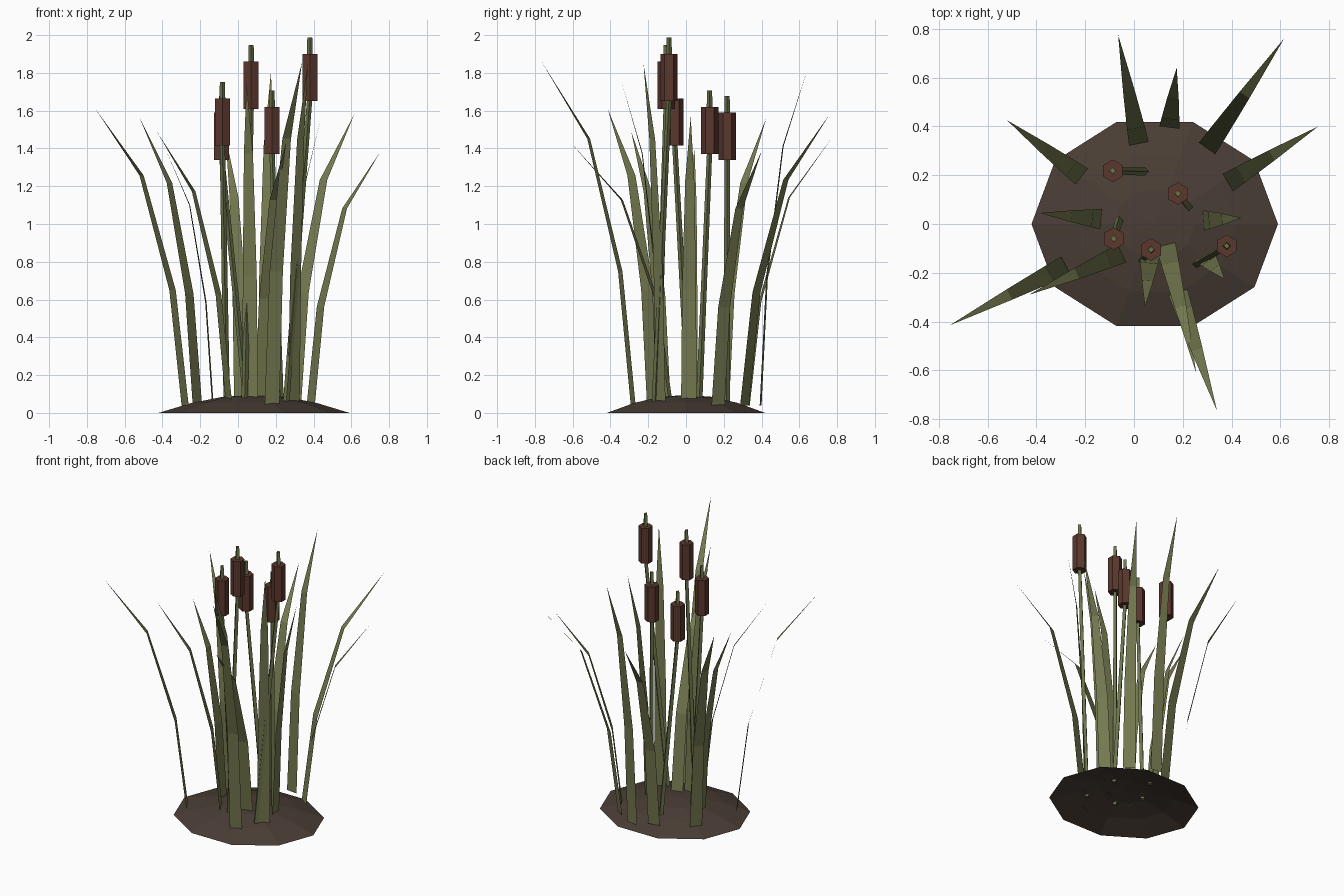
import bpy, math
from mathutils import Vector

cube = bpy.data.objects.get("Cube")
if cube:
    bpy.data.objects.remove(cube, do_unlink=True)


def material(name, rgb):
    m = bpy.data.materials.new(name)
    m.use_nodes = True
    m.diffuse_color = (*rgb, 1)
    m.node_tree.nodes["Principled BSDF"].inputs["Base Color"].default_value = (*rgb, 1)
    return m


SOIL = material("soil brown", (0.068, 0.048, 0.036))
LEAF = material("leaf green", (0.18, 0.195, 0.08))
STEM = material("stem green", (0.15, 0.175, 0.07))
HEAD = material("seed head brown", (0.105, 0.039, 0.026))


def add_mesh(name, verts, faces, mat):
    me = bpy.data.meshes.new(name)
    me.from_pydata(verts, [], faces)
    me.materials.append(mat)
    ob = bpy.data.objects.new(name, me)
    bpy.context.collection.objects.link(ob)
    return ob


def prism(name, bottom, top, r0, r1, sides, turn, mat):
    """Closed prism whose level end rings may be offset to make it lean."""
    verts = []
    for c, r in ((bottom, r0), (top, r1)):
        for i in range(sides):
            a = turn + math.tau * i / sides
            verts.append((c[0] + r * math.cos(a), c[1] + r * math.sin(a), c[2]))
    faces = [(i, (i + 1) % sides, sides + (i + 1) % sides, sides + i) for i in range(sides)]
    faces += [tuple(reversed(range(sides))), tuple(range(sides, 2 * sides))]
    return add_mesh(name, verts, faces, mat)


# Mound: open low-poly dome, ten sides
CX, RX, RY, N = 0.085, 0.505, 0.44, 10
verts, faces = [], []
for r, z in ((1, 0), (0.66, 0.052), (0.33, 0.085)):
    for i in range(N):
        a = math.tau * i / N
        verts.append((CX + RX * r * math.cos(a), RY * r * math.sin(a), z))
verts.append((CX, 0, 0.095))
for i in range(N):
    j = (i + 1) % N
    for k in (0, N):
        faces.append((k + i, k + j, k + N + j, k + N + i))
    faces.append((2 * N + i, 2 * N + j, 3 * N))
add_mesh("mound", verts, faces, SOIL)


def ground(x, y):
    return max(0.04, 0.088 - 0.1 * (((x - CX) / RX) ** 2 + (y / RY) ** 2))


# Blades: flat tapering strips that arch outward (base x, y; tip x, y, z)
blades = [
    (0.02, 0.33, -0.065, 0.775, 1.46), (0.145, 0.395, 0.175, 0.64, 1.81),
    (0.30, 0.31, 0.615, 0.76, 1.58), (0.385, 0.17, 0.755, 0.40, 1.385),
    (-0.215, 0.195, -0.52, 0.425, 1.56), (-0.135, 0.02, -0.385, 0.045, 1.40),
    (-0.05, -0.12, -0.43, -0.29, 1.49), (-0.28, -0.17, -0.755, -0.415, 1.61),
    (0.065, -0.13, 0.045, -0.34, 1.75), (0.18, -0.28, 0.34, -0.765, 1.86),
    (0.13, -0.085, 0.255, -0.61, 1.43), (0.295, -0.135, 0.37, -0.225, 1.85),
    (0.285, 0.015, 0.44, 0.025, 1.57)]
for n, (bx, by, tx, ty, tz) in enumerate(blades, 1):
    base = Vector((bx, by, ground(bx, by)))
    reach = Vector((tx - bx, ty - by, 0))
    side = Vector((-reach.y, reach.x, 0)).normalized()
    verts = []
    for out, up, half in ((0, 0, 0.041), (0.14, 0.388, 0.037), (0.485, 0.775, 0.024)):
        p = base + reach * out + Vector((0, 0, (tz - base.z) * up))
        verts += [p - side * half, p + side * half]
    verts.append(Vector((tx, ty, tz)))
    add_mesh(f"blade_{n}", verts, [(0, 1, 3, 2), (2, 3, 5, 4), (4, 5, 6)], LEAF)

# Cattails: leaning square stem, upright six-sided head, short tip spike
cattails = [
    (0.035, -0.15, 0.07, -0.105, 1.61), (0.255, -0.165, 0.38, -0.09, 1.65),
    (-0.06, 0.015, -0.083, -0.06, 1.415), (0.225, 0.07, 0.18, 0.125, 1.37),
    (0.045, 0.215, -0.087, 0.218, 1.34)]
for n, (bx, by, hx, hy, z) in enumerate(cattails, 1):
    prism(f"stem_{n}", (bx, by, ground(bx, by) - 0.01), (hx, hy, z + 0.02),
          0.017, 0.014, 4, 0, STEM)
    prism(f"seed_head_{n}", (hx, hy, z), (hx, hy, z + 0.25), 0.046, 0.046, 6, math.pi / 6, HEAD)
    prism(f"tip_spike_{n}", (hx, hy, z + 0.24), (hx, hy, z + 0.338), 0.016, 0.013, 4, 0, STEM)
